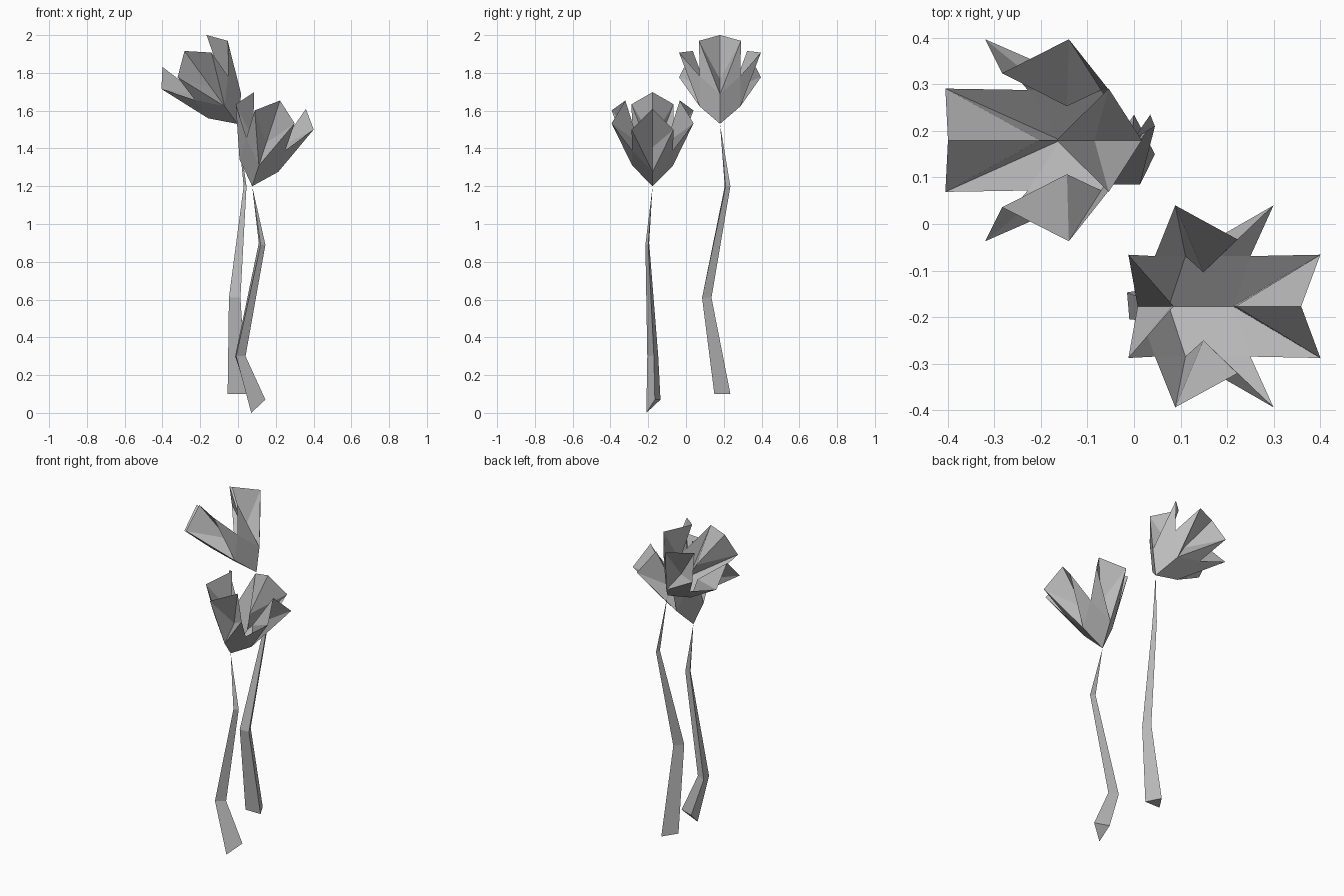
import bpy
import bmesh
from math import radians
from mathutils import Matrix, Vector

cube = bpy.data.objects.get("Cube")
if cube:
    bpy.data.objects.remove(cube, do_unlink=True)

grey = bpy.data.materials.new("plain_grey")
grey.use_nodes = True
colour = (0.5, 0.5, 0.5, 1)
grey.diffuse_color = colour
grey.node_tree.nodes["Principled BSDF"].inputs["Base Color"].default_value = colour


def finish(bm, name):
    """Turn a bmesh into a flat shaded grey object."""
    bmesh.ops.remove_doubles(bm, verts=bm.verts, dist=0.0005)
    bmesh.ops.recalc_face_normals(bm, faces=bm.faces)
    mesh = bpy.data.meshes.new(name)
    bm.to_mesh(mesh)
    bm.free()
    mesh.materials.append(grey)
    obj = bpy.data.objects.new(name, mesh)
    bpy.context.collection.objects.link(obj)
    return obj


def add_face(bm, points):
    bm.faces.new([bm.verts.new(p) for p in points])


def blossom(name, base, tilt):
    """Four-petal cup: square tapered base with folded pointed petals."""
    bm = bmesh.new()
    for quarter in range(4):
        turn = Matrix.Rotation(radians(90 * quarter), 3, 'Z')
        middle = Vector((0.108, 0, 0.115))
        fold = Vector((0.073, 0, 0.24))
        tip = Vector((0.144, 0, 0.477))
        # base panel from the stem to a corner between two petals
        add_face(bm, [turn @ Vector(p) for p in (
            (0, 0, 0), middle, (0.108, 0.108, 0.235), (0, 0.108, 0.115))])
        # mirrored petal halves, creased along the middle
        for side in (1, -1):
            corner = Vector((0.108, side * 0.108, 0.235))
            shoulder = Vector((0.217, side * 0.111, 0.386))
            for tri in ((middle, corner, shoulder),
                        (middle, shoulder, fold),
                        (fold, shoulder, tip)):
                add_face(bm, [turn @ p for p in tri])
    obj = finish(bm, name)
    obj.matrix_world = Matrix.Translation(base) @ Matrix.Rotation(radians(tilt), 4, 'Y')
    return obj


def stem(name, rings, tip):
    """Bent three-sided stem tapering to a point."""
    bm = bmesh.new()
    add_face(bm, rings[0])
    for low, high in zip(rings, rings[1:]):
        for i in range(3):
            j = (i + 1) % 3
            add_face(bm, (low[i], low[j], high[j], high[i]))
    for i in range(3):
        add_face(bm, (rings[-1][i], rings[-1][(i + 1) % 3], tip))
    return finish(bm, name)


# front flower, leaning to +x
front_base = (0.075, -0.177, 1.2)
blossom("front_blossom", front_base, 18)
stem("front_stem", [
    [(0.07, -0.21, 0.0), (0.145, -0.165, 0.07), (0.06, -0.135, 0.07)],
    [(-0.01, -0.205, 0.3), (0.04, -0.17, 0.3), (-0.015, -0.147, 0.3)],
    [(0.12, -0.215, 0.89), (0.145, -0.2, 0.89), (0.11, -0.195, 0.9)],
], front_base)

# back flower, leaning to -x
back_base = (-0.003, 0.18, 1.53)
blossom("back_blossom", back_base, -36)
stem("back_stem", [
    [(-0.055, 0.15, 0.1), (0.045, 0.15, 0.1), (0.0, 0.235, 0.1)],
    [(-0.048, 0.085, 0.61), (0.013, 0.085, 0.61), (-0.01, 0.135, 0.61)],
    [(0.03, 0.205, 1.2), (0.045, 0.21, 1.2), (0.035, 0.235, 1.2)],
], back_base)
